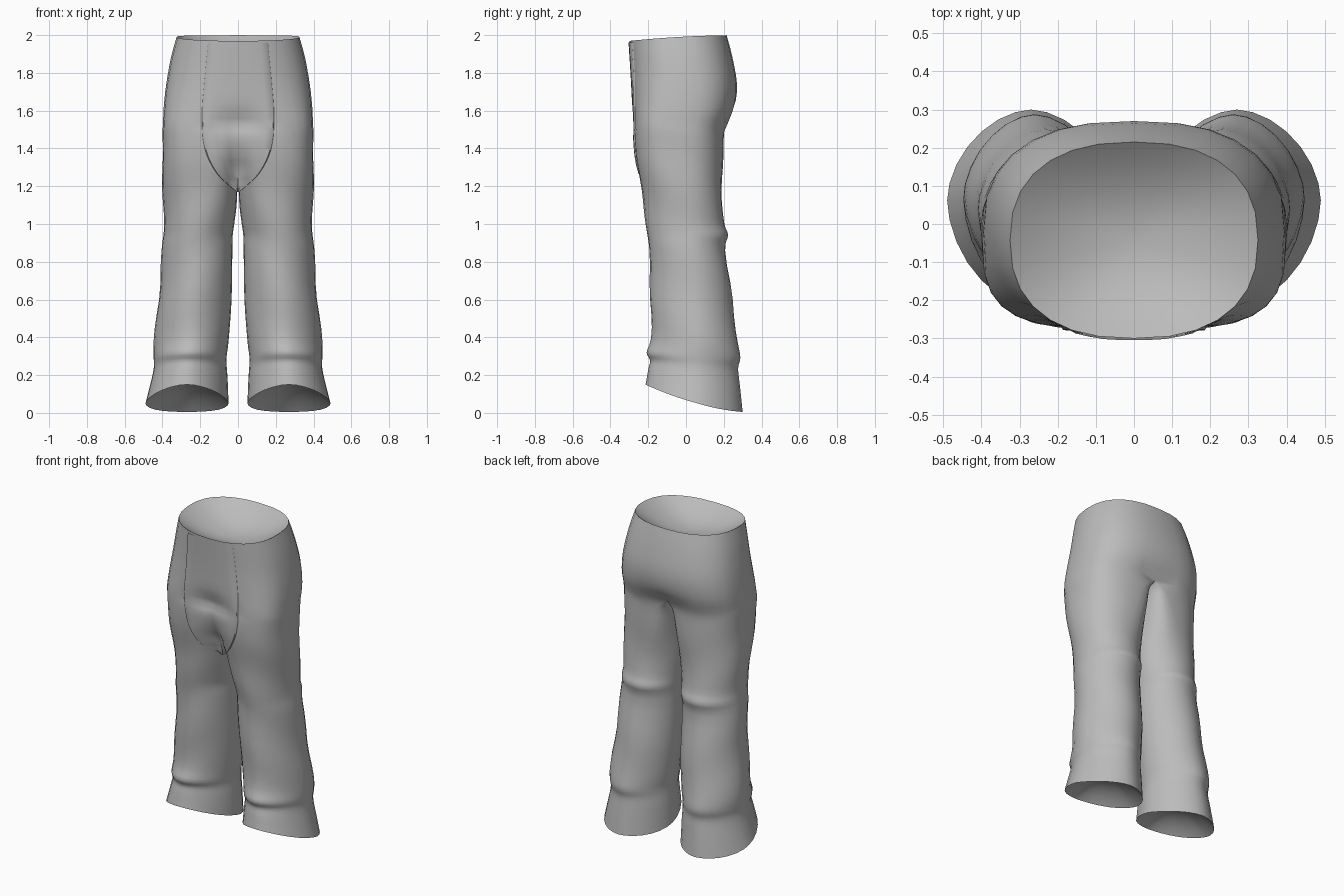
import bpy, bmesh, math
from mathutils import Vector
from mathutils.bvhtree import BVHTree

cube = bpy.data.objects.get("Cube")
if cube:
    bpy.data.objects.remove(cube)

GREY = (0.5, 0.5, 0.5, 1)
cloth = bpy.data.materials.new("grey cloth")
cloth.use_nodes = True
cloth.diffuse_color = GREY
cloth.node_tree.nodes["Principled BSDF"].inputs["Base Color"].default_value = GREY

SIDES = 28
# Half trousers, waist to cuff: height, inner x, centre x, outer x, front y, back y, tilt
SECTIONS = [
    (1.99, 0, 0, .325, -.3, .215, -.015),
    (1.88, 0, 0, .355, -.293, .245, -.01),
    (1.74, 0, 0, .38, -.285, .27, 0),
    (1.62, 0, 0, .393, -.28, .258, 0),
    (1.53, 0, 0, .397, -.278, .225, 0),
    (1.46, .003, .09, .4, -.274, .2, 0),
    (1.3, .004, .15, .4, -.256, .195, 0),
    (1.12, .006, .19, .397, -.228, .19, 0),
    (1.0, .02, .205, .394, -.21, .2, 0),
    (.94, .028, .21, .396, -.203, .222, 0),
    (.86, .03, .215, .402, -.197, .21, 0),
    (.6, .034, .23, .42, -.187, .245, 0),
    (.38, .05, .25, .446, -.187, .274, .01),
    (.3, .06, .26, .45, -.205, .284, .015),
    (.25, .06, .26, .447, -.186, .274, .02),
    (.18, .055, .265, .457, -.198, .284, .035),
    (.05, .05, .27, .49, -.215, .3, .0725),
]


def catmull(a, b, c, d, t):
    """Smooth blend between rows b and c."""
    return [q + t / 2 * (r - p + t * (2 * p - 5 * q + 4 * r - s + t * (3 * (q - r) + s - p)))
            for p, q, r, s in zip(a, b, c, d)]


def power(value, exponent):
    return math.copysign(abs(value) ** exponent, value)


def ring_points(row, scale=1.0, lift=0.0):
    """One horizontal cross-section; a half oval at the hips, a full oval in the leg."""
    z0, x_in, x_mid, x_out, front, back, tilt = row
    x_in = max(x_in, 0)
    x_mid = 0 if x_mid < .004 else max(x_mid, x_in)
    leg = min(x_mid / .2, 1)
    y_mid = (front + back) / 2 + .02 * leg
    low = min(max((1.1 - z0) / .8, 0), 1)
    boxy = math.exp(-((z0 - 1.48) / .26) ** 2)
    points = []
    for i in range(SIDES):
        a = math.tau * i / SIDES
        # flat-fronted hips and thighs, creased lower legs
        bend = .84 + .16 * leg + .12 * low - boxy * (.27 if math.sin(a) < 0 else .1)
        if math.cos(a) < 0:
            bend -= .2 * boxy
        c, s = power(math.cos(a), bend), power(math.sin(a), bend)
        if abs(math.cos(a)) < 1e-5:
            c = 0
        x = x_mid + c * (x_out - x_mid if c > 0 else x_mid - x_in)
        reach = back - y_mid if s > 0 else y_mid - front
        y = y_mid + s * reach
        z = z0 - tilt * s + .38 * tilt * s * s
        # hollow at the fork, front and back
        dent = .035 * math.exp(-((z - 1.54) / .06) ** 2 - (x / .06) ** 2)
        y -= dent * s
        # soft cloth folds in the legs
        fold = 1 + .018 * leg * math.sin(z * 17 + 2 * a) * min(1, max(0, z - .1) * 5)
        x = x_mid + (x - x_mid) * (fold if c > 0 else 1)
        y = y_mid + (y - y_mid) * fold
        centre = Vector((x_mid, y_mid, z0))
        p = centre + (Vector((x, y, z)) - centre) * scale
        points.append(Vector((max(p.x, 0), p.y, p.z + lift)))
    return points


def make_object(name, bm):
    bmesh.ops.recalc_face_normals(bm, faces=bm.faces)
    mesh = bpy.data.meshes.new(name)
    bm.to_mesh(mesh)
    mesh.materials.append(cloth)
    obj = bpy.data.objects.new(name, mesh)
    bpy.context.collection.objects.link(obj)
    bpy.ops.object.select_all(action='DESELECT')
    obj.select_set(True)
    bpy.context.view_layer.objects.active = obj
    bpy.ops.object.shade_smooth_by_angle(angle=math.radians(50))
    return obj


# Smoothed stack of sections, with recessed bowl linings at the waist and the cuff
rows = []
last = len(SECTIONS) - 1
for k in range(last):
    stops = [SECTIONS[min(max(k + o, 0), last)] for o in (-1, 0, 1, 2)]
    rows += [catmull(*stops, t / 3) for t in range(3)]
rows.append(SECTIONS[-1])

LINING = [(s, .11 * (1 - s * s)) for s in (0, .2, .4, .6, .8, .97)]
rings = [ring_points(rows[0], s, -d) for s, d in LINING]
rings += [ring_points(r) for r in rows]
rings += [ring_points(rows[-1], s, d) for s, d in reversed(LINING)]

bm = bmesh.new()
loops = [[bm.verts.new(p) for p in ring] for ring in rings]
for upper, lower in zip(loops, loops[1:]):
    for i in range(SIDES):
        j = (i + 1) % SIDES
        quad = (upper[i], upper[j], lower[j], lower[i])
        if any(v.co.x > 1e-4 for v in quad):
            bm.faces.new(quad)
bmesh.ops.remove_doubles(bm, verts=bm.verts, dist=1e-5)
bmesh.ops.delete(bm, geom=[v for v in bm.verts if not v.link_faces], context='VERTS')
surface = BVHTree.FromBMesh(bm)
trousers = make_object("trousers", bm)
bm.free()
mirror = trousers.modifiers.new("mirror", 'MIRROR')
mirror.use_clip = True
mirror.merge_threshold = .0005

# Front panel: a thin tapering flap that hugs the hips and fork
PANEL = [(1.96, .16), (1.8, .175), (1.6, .192), (1.46, .188), (1.36, .165),
         (1.27, .115), (1.21, .055), (1.17, .004)]
COLUMNS = [-1, -.96, -.75, -.5, -.25, 0, .25, .5, .75, .96, 1]
bm = bmesh.new()
grid = []
for k in range(len(PANEL) - 1):
    steps = 4 if k < len(PANEL) - 2 else 5
    stops = [PANEL[min(max(k + o, 0), len(PANEL) - 1)] for o in (-1, 0, 1, 2)]
    for t in range(steps):
        z, width = catmull(*stops, t / 4)
        line = []
        for u in COLUMNS:
            x = u * width
            hit = surface.ray_cast(Vector((max(abs(x), .035), -1, z)), Vector((0, 1, 0)))[0]
            y = hit.y - (.007 if abs(u) < 1 else -.002)
            if u == 0 and z < 1.55:
                y += .012
            line.append(bm.verts.new((x, y, z)))
        grid.append(line)
for a, b in zip(grid, grid[1:]):
    for i in range(len(COLUMNS) - 1):
        bm.faces.new((a[i], a[i + 1], b[i + 1], b[i]))
panel = make_object("front_panel", bm)
bm.free()
